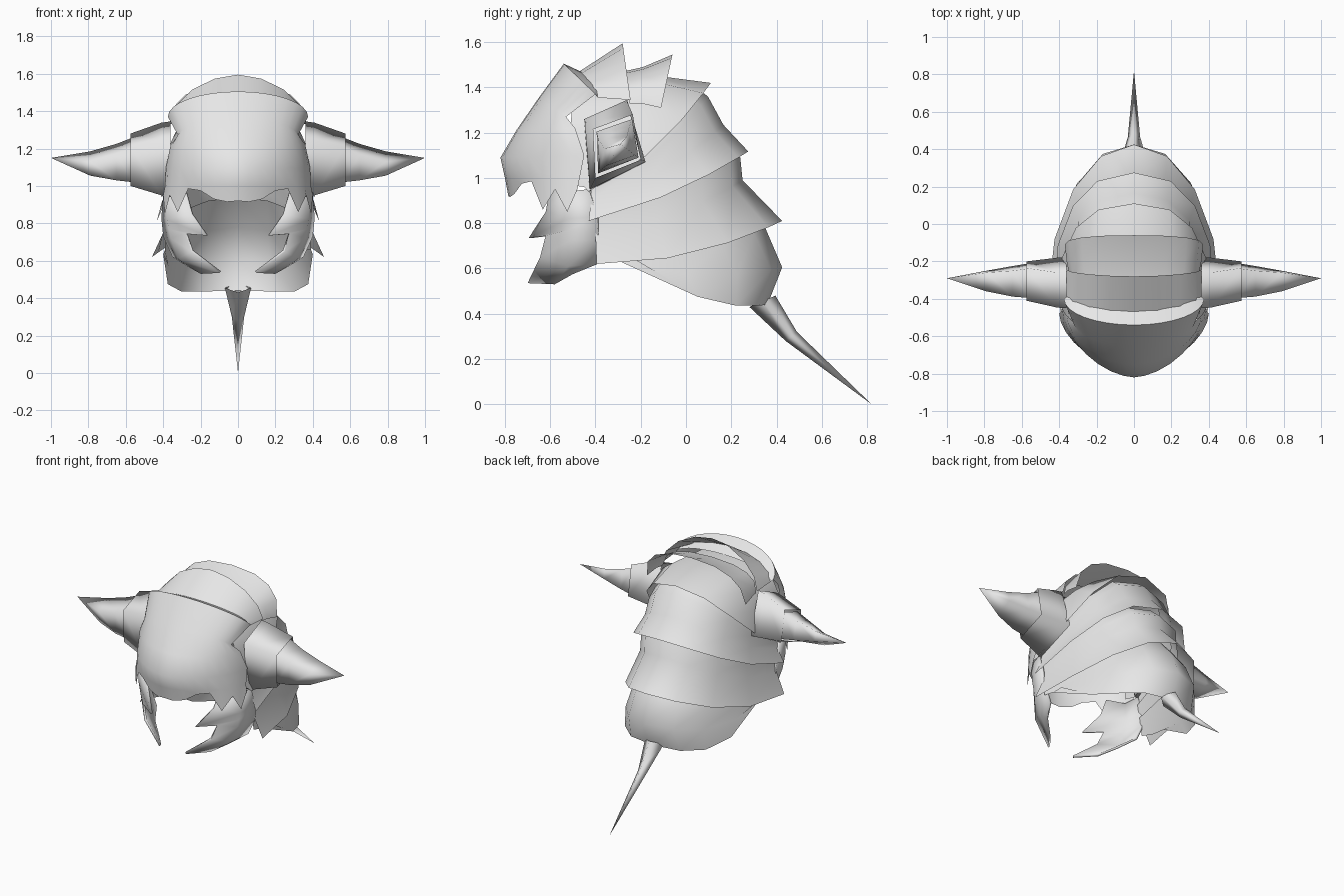
import bpy, bmesh, math
from mathutils import Vector

steel = bpy.data.materials.new("pale grey metal")
steel.diffuse_color = (0.8, 0.8, 0.8, 1)
HEART = Vector((0, -0.15, 0.95))


def loft(name, rows, closed=False, both_sides=False, thick=0, sharp=None):
    """Skin rows of points; optionally add the mirror copy and a thickness."""
    bm = bmesh.new()
    for s in ((1, -1) if both_sides else (1,)):
        grid = [[bm.verts.new((s * x, y, z)) for x, y, z in r] for r in rows]
        n = len(rows[0])
        for a, b in zip(grid, grid[1:]):
            for i in range(n if closed else n - 1):
                j = (i + 1) % n
                bm.faces.new((a[i], a[j], b[j], b[i]))
    bmesh.ops.remove_doubles(bm, verts=bm.verts, dist=0.0005)
    bmesh.ops.recalc_face_normals(bm, faces=bm.faces)
    if not closed:  # open shells face away from the middle of the helmet
        for s in (1, -1):
            part = [f for f in bm.faces if not both_sides or s * f.calc_center_median().x > 0]
            out = sum(f.normal.dot(f.calc_center_median() - HEART) * f.calc_area() for f in part)
            if out < 0:
                bmesh.ops.reverse_faces(bm, faces=part)
            if not both_sides:
                break
    me = bpy.data.meshes.new(name)
    bm.to_mesh(me)
    bm.free()
    me.materials.append(steel)
    for p in me.polygons:
        p.use_smooth = True
    if sharp:
        me.set_sharp_from_angle(angle=math.radians(sharp))
    ob = bpy.data.objects.new(name, me)
    bpy.context.collection.objects.link(ob)
    if thick:
        m = ob.modifiers.new("thickness", 'SOLIDIFY')
        m.thickness = thick
    return ob


def arc(centre, side, sag=0.0, p=2.5, n=4):
    """Tilted half-superellipse from one side, over the centre line, to the other."""
    cy, cz = centre
    w, sy, sz = side
    pts = []
    for i in range(-n, n + 1):
        t = abs(i) / n * math.pi / 2
        u = max(math.cos(t), 0) ** (2 / p)
        x = math.copysign(w * math.sin(t) ** (2 / p), i)
        pts.append((x, sy + (cy - sy) * u, sz + (cz - sz) * u - sag * u * (1 - u)))
    return pts


# Overlapping back plates, each starting under the flared edge above it
loft("skull_plate", [arc((-0.50, 1.43), (0.37, -0.52, 0.97), p=2.8),
                     arc((-0.12, 1.45), (0.385, -0.45, 0.96), p=3.0),
                     arc((0.11, 1.42), (0.41, -0.43, 0.94), 0.27)])
loft("upper_back_plate", [arc((0.03, 1.41), (0.38, -0.42, 0.98), 0.23),
                          arc((0.097, 1.36), (0.39, -0.42, 0.94), 0.25),
                          arc((0.165, 1.235), (0.395, -0.42, 0.90), 0.2, 2.4),
                          arc((0.275, 1.117), (0.435, -0.43, 0.81), 0.14, 2.4)])
loft("lower_back_plate", [arc((0.16, 1.16), (0.38, -0.42, 0.89), 0.14, 2.4),
                          arc((0.24, 1.09), (0.39, -0.42, 0.83), 0.14, 2.3),
                          arc((0.25, 0.99), (0.40, -0.40, 0.75), 0.16, 2.2),
                          arc((0.425, 0.81), (0.46, -0.395, 0.62), 0.2, 2.0)])
loft("neck_guard", [arc((0.21, 0.94), (0.38, -0.40, 0.79), 0.12, 2.2),
                    arc((0.35, 0.78), (0.39, -0.39, 0.66), 0.2, 2.2),
                    arc((0.425, 0.605), (0.40, -0.30, 0.635), 0.2, 2.2),
                    arc((0.36, 0.44), (0.40, -0.215, 0.635), 0.28)])

# Two raised crest plates over the crown
loft("front_crest_plate", [arc((-0.48, 1.465), (0.36, -0.39, 1.355), p=1.9),
                           arc((-0.28, 1.595), (0.36, -0.245, 1.345), p=1.8)])
loft("rear_crest_plate", [arc((-0.28, 1.47), (0.35, -0.25, 1.33)),
                          arc((-0.19, 1.49), (0.36, -0.20, 1.33)),
                          arc((-0.06, 1.545), (0.37, -0.11, 1.31))])

# Domed visor with a toothed lower rim
visor = [arc(c, s, p=q, n=8) for c, s, q in (
    ((-0.40, 1.44), (0.36, -0.39, 1.355), 2.0),
    ((-0.54, 1.505), (0.375, -0.40, 1.37), 2.0),
    ((-0.65, 1.355), (0.32, -0.53, 1.27), 2.0),
    ((-0.75, 1.21), (0.36, -0.49, 1.22), 1.8),
    ((-0.82, 1.09), (0.385, -0.45, 1.10), 1.7),
    ((-0.80, 1.00), (0.39, -0.47, 1.00), 1.7))]
rim_z = (0.92, 0.915, 0.93, 0.975, 0.985, 0.86, 0.95, 0.85, 0.95)
rim = arc((-0.785, 0.92), (0.40, -0.48, 0.95), p=1.7, n=8)
visor.append([(x, y, rim_z[abs(i - 8)]) for i, (x, y, z) in enumerate(rim)])
loft("visor", visor, sharp=60)

# Curved mandibles with one inner tooth
loft("mandibles", [
    [(0.40, -0.43, 0.95), (0.38, -0.53, 0.94), (0.28, -0.60, 0.96)],
    [(0.41, -0.39, 0.83), (0.38, -0.52, 0.82), (0.25, -0.62, 0.85)],
    [(0.405, -0.39, 0.78), (0.37, -0.52, 0.77), (0.17, -0.695, 0.735)],
    [(0.40, -0.385, 0.73), (0.36, -0.52, 0.72), (0.28, -0.62, 0.745)],
    [(0.35, -0.39, 0.62), (0.32, -0.52, 0.61), (0.25, -0.645, 0.65)],
    [(0.28, -0.50, 0.575), (0.20, -0.58, 0.53), (0.10, -0.70, 0.535)],
], both_sides=True, thick=0.015)


def ring(x, *yz):
    return [(x, y, z) for y, z in yz]


# Four-sided horn sockets and the horns
lip = ((-0.388, 1.02), (-0.395, 1.205), (-0.238, 1.26), (-0.21, 1.09))
loft("horn_sockets", [
    ring(0.36, (-0.425, 0.94), (-0.45, 1.26), (-0.26, 1.345), (-0.18, 1.07)),
    ring(0.41, (-0.425, 0.95), (-0.447, 1.25), (-0.26, 1.338), (-0.18, 1.073)),
    ring(0.575, (-0.40, 1.00), (-0.41, 1.215), (-0.235, 1.28), (-0.20, 1.08)),
], closed=True, both_sides=True)
loft("horns", [
    ring(0.56, *lip),
    ring(0.65, (-0.383, 1.03), (-0.388, 1.17), (-0.25, 1.225), (-0.225, 1.10)),
    ring(0.79, (-0.35, 1.055), (-0.36, 1.13), (-0.26, 1.185), (-0.25, 1.12)),
    ring(1.0, *[(-0.29, 1.15)] * 4),
], closed=True, both_sides=True)


def diamond(back, front, half):
    """Four-sided spike section between a back and a front (y, z) point."""
    my, mz = (back[0] + front[0]) / 2, (back[1] + front[1]) / 2
    return [(0, *back), (half, my, mz), (0, *front), (-half, my, mz)]


# Tail spike trailing from the neck guard
loft("tail_spike", [diamond((0.395, 0.48), (0.28, 0.43), 0.07),
                    diamond((0.49, 0.32), (0.44, 0.28), 0.033),
                    diamond((0.82, 0.0), (0.82, 0.0), 0.0)], closed=True)
